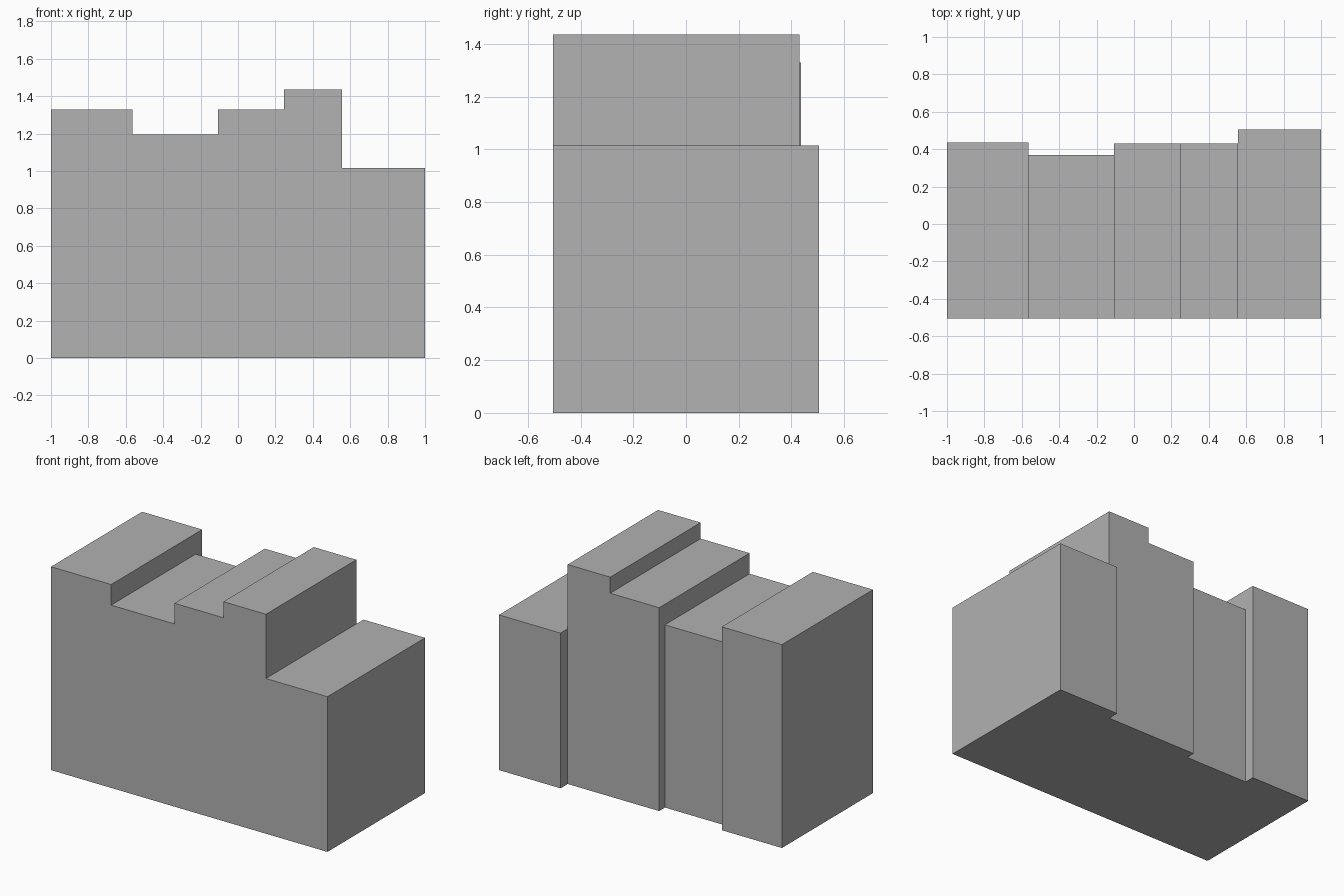
import bpy
import bmesh
from mathutils import Vector

cube = bpy.data.objects.get("Cube")
if cube:
    bpy.data.objects.remove(cube, do_unlink=True)

# One plain grey for the walls and flat roofs
grey = bpy.data.materials.new("plain grey")
grey.use_nodes = True
colour = (0.445, 0.445, 0.445, 1)
grey.diffuse_color = colour
grey.node_tree.nodes["Principled BSDF"].inputs["Base Color"].default_value = colour

FRONT = -0.504
# Row of sections: left x, right x, rear y, roof height
SECTIONS = [
    (-1.0, -0.565, 0.437, 1.33),
    (-0.565, -0.107, 0.37, 1.195),
    (-0.107, 0.247, 0.43, 1.33),
    (0.247, 0.555, 0.43, 1.435),
    (0.555, 1.0, 0.504, 1.015),
]


def rect(bm, axis, at, a, b, sign):
    """Flat rectangle across an axis, facing along sign; a and b are (low, high)."""
    if a[1] - a[0] < 1e-5 or b[1] - b[0] < 1e-5:
        return
    points = []
    for u, v in ((a[0], b[0]), (a[1], b[0]), (a[1], b[1]), (a[0], b[1])):
        p = [u, v]
        p.insert(axis, at)
        points.append(bm.verts.new(p))
    face = bm.faces.new(points)
    face.normal_update()
    outward = Vector((0, 0, 0))
    outward[axis] = sign
    if face.normal.dot(outward) < 0:
        face.normal_flip()


bm = bmesh.new()

# Front, rear, roof and floor of every section
for x0, x1, rear, top in SECTIONS:
    rect(bm, 1, FRONT, (x0, x1), (0, top), -1)
    rect(bm, 1, rear, (x0, x1), (0, top), 1)
    rect(bm, 2, top, (x0, x1), (FRONT, rear), 1)
    rect(bm, 2, 0, (x0, x1), (FRONT, rear), -1)

# End walls
first, last = SECTIONS[0], SECTIONS[-1]
rect(bm, 0, first[0], (FRONT, first[2]), (0, first[3]), -1)
rect(bm, 0, last[1], (FRONT, last[2]), (0, last[3]), 1)

# Exposed step walls between neighbours: above the lower roof, and behind
# the shallower rear wall
for a, b in zip(SECTIONS, SECTIONS[1:]):
    x, low = a[1], min(a[3], b[3])
    tall = a if a[3] > b[3] else b
    rect(bm, 0, x, (FRONT, tall[2]), (low, tall[3]), 1 if tall is a else -1)
    deep = a if a[2] > b[2] else b
    rect(bm, 0, x, (min(a[2], b[2]), deep[2]), (0, low), 1 if deep is a else -1)

# Weld the shell and merge coplanar neighbours
bmesh.ops.remove_doubles(bm, verts=bm.verts[:], dist=1e-4)
mesh = bpy.data.meshes.new("terrace_block")
bm.to_mesh(mesh)
bm.free()
mesh.materials.append(grey)
block = bpy.data.objects.new("terrace_block", mesh)
bpy.context.collection.objects.link(block)
